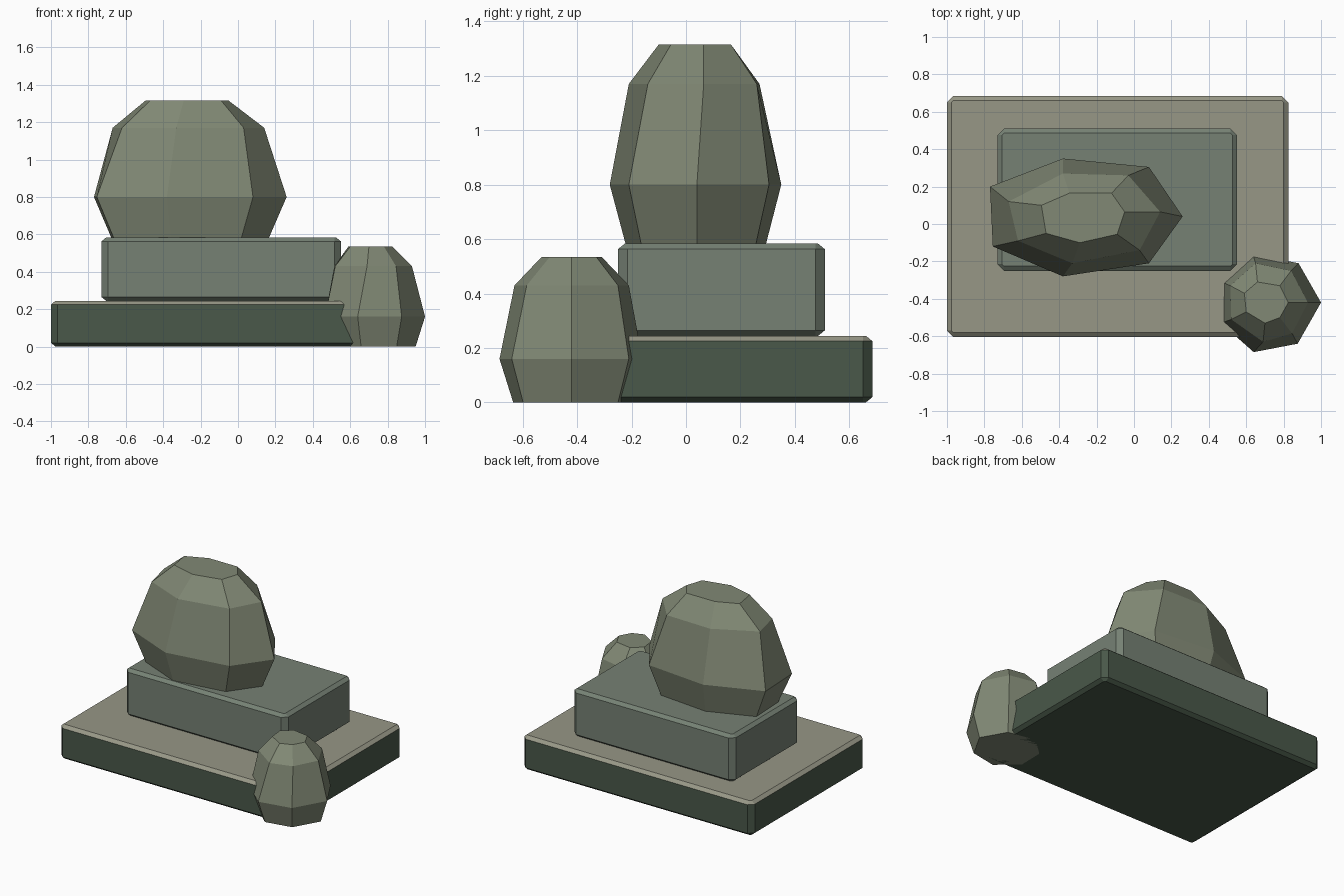
import bpy, bmesh

if "Cube" in bpy.data.objects:
    bpy.data.objects.remove(bpy.data.objects["Cube"])


def material(name, rgb):
    m = bpy.data.materials.new(name)
    m.diffuse_color = (*rgb, 1)
    m.use_nodes = True
    m.node_tree.nodes["Principled BSDF"].inputs["Base Color"].default_value = m.diffuse_color
    return m


def finish(bm, name, mats):
    bmesh.ops.recalc_face_normals(bm, faces=bm.faces)
    me = bpy.data.meshes.new(name)
    bm.to_mesh(me)
    bm.free()
    for m in mats:
        me.materials.append(m)
    ob = bpy.data.objects.new(name, me)
    bpy.context.collection.objects.link(ob)
    return ob


def slab(name, x0, x1, y0, y1, z0, z1, mats, cx=0.035, cz=0.02):
    """Chamfered block: octagonal outline, inset at top and bottom."""
    bm = bmesh.new()

    def ring(z, inset):
        a, b, c, d = x0 + inset, x1 - inset, y0 + inset, y1 - inset
        k = cx - inset
        pts = [(a + k, c), (b - k, c), (b, c + k), (b, d - k),
               (b - k, d), (a + k, d), (a, d - k), (a, c + k)]
        if k < 1e-6:
            pts = [(a, c), (b, c), (b, d), (a, d)]
        return [bm.verts.new((x, y, z)) for x, y in pts]

    i = cx * 0.7
    rings = [ring(z0, i), ring(z0 + cz, 0), ring(z1 - cz, 0), ring(z1, i)]
    loft(bm, rings)
    bm.normal_update()
    if len(mats) > 1:
        for f in bm.faces:
            if min(v.co.z for v in f.verts) > z1 - cz - 1e-4:
                f.material_index = 1
    return finish(bm, name, mats)


def loft(bm, rings):
    for lo, hi in zip(rings, rings[1:]):
        n = len(lo)
        for j in range(n):
            k = (j + 1) % n
            bm.faces.new((lo[j], lo[k], hi[k], hi[j]))
    bm.faces.new(rings[0][::-1])
    bm.faces.new(rings[-1])


def rock(name, centre, shrink, heights, wide, upper, top, mat):
    """Seven-sided boulder lofted through four rings."""
    cx, cy = centre
    foot = [(cx + (x - cx) * shrink, cy + (y - cy) * shrink) for x, y in wide]
    bm = bmesh.new()
    rings = [[bm.verts.new((x, y, z)) for x, y in pts]
             for z, pts in zip(heights, (foot, wide, upper, top))]
    loft(bm, rings)
    return finish(bm, name, [mat])


dark = material("dark_green_stone", (0.067, 0.098, 0.067))
tan = material("pale_stone", (0.31, 0.31, 0.24))
green = material("green_grey_stone", (0.18, 0.22, 0.175))
boulder = material("boulder_stone", (0.22, 0.25, 0.178))

# Stacked slabs
slab("base_slab", -1.0, 0.825, -0.605, 0.685, 0, 0.245, [dark, tan])
slab("upper_slab", -0.73, 0.55, -0.25, 0.51, 0.245, 0.583, [green])

# Boulder on top
rock("large_boulder", (-0.26, 0.04), 0.81, (0.572, 0.80, 1.17, 1.315),
     [(0.26, 0.04), (0.08, -0.21), (-0.38, -0.28), (-0.755, -0.12),
      (-0.77, 0.20), (-0.38, 0.35), (0.08, 0.305)],
     [(0.14, 0.065), (0.03, -0.14), (-0.33, -0.21), (-0.62, -0.09),
      (-0.67, 0.12), (-0.38, 0.27), (-0.03, 0.26)],
     [(-0.05, 0.065), (-0.09, -0.055), (-0.29, -0.10), (-0.47, -0.05),
      (-0.495, 0.10), (-0.345, 0.165), (-0.12, 0.165)], boulder)

# Boulder at the front right corner
rock("small_boulder", (0.735, -0.42), 0.81, (0, 0.16, 0.43, 0.535),
     [(1.0, -0.42), (0.875, -0.64), (0.64, -0.685), (0.465, -0.53),
      (0.47, -0.31), (0.635, -0.16), (0.88, -0.21)],
     [(0.93, -0.42), (0.845, -0.585), (0.69, -0.63), (0.52, -0.51),
      (0.515, -0.33), (0.65, -0.21), (0.84, -0.25)],
     [(0.825, -0.42), (0.78, -0.50), (0.70, -0.53), (0.60, -0.47),
      (0.59, -0.37), (0.66, -0.31), (0.78, -0.33)], boulder)
